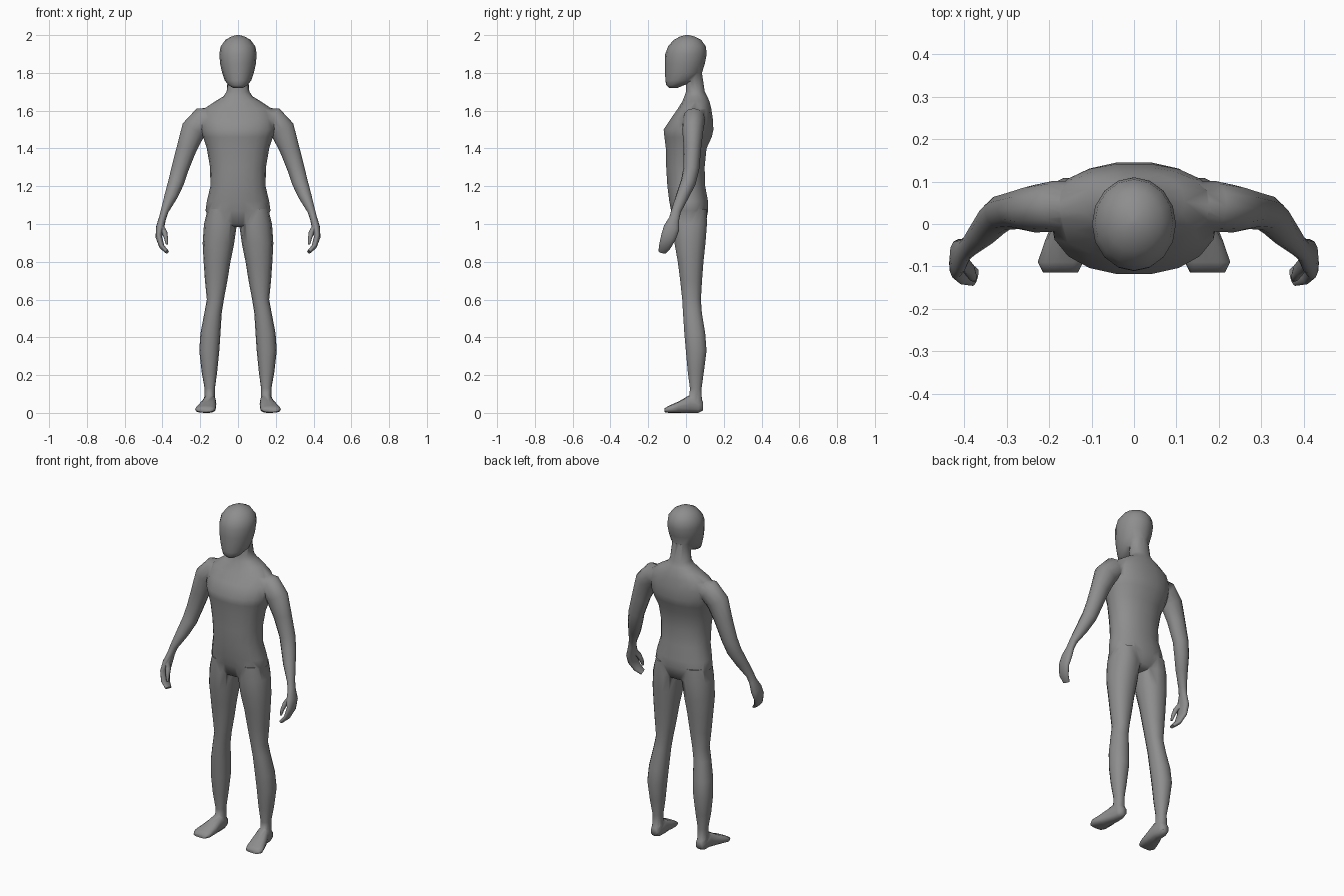
import bpy, bmesh, math
from mathutils import Vector

if "Cube" in bpy.data.objects:
    bpy.data.objects.remove(bpy.data.objects["Cube"])

skin = bpy.data.materials.new("plain grey")
skin.diffuse_color = (0.27, 0.27, 0.27, 1)
skin.use_nodes = True
skin.node_tree.nodes["Principled BSDF"].inputs["Base Color"].default_value = skin.diffuse_color


def loft(name, rings, sides=14, power=2.0, side=1):
    """Closed skin through rings of (centre, half-axis u, half-axis v)."""
    bm = bmesh.new()
    loops = []
    for c, u, v in rings:
        loop = []
        for i in range(sides):
            a = math.tau * i / sides
            ca, sa = math.cos(a), math.sin(a)
            p = (Vector(c) + Vector(u) * math.copysign(abs(ca) ** (2 / power), ca)
                 + Vector(v) * math.copysign(abs(sa) ** (2 / power), sa))
            loop.append(bm.verts.new((p.x * side, p.y, p.z)))
        loops.append(loop)
    for a, b in zip(loops, loops[1:]):
        for i in range(sides):
            j = (i + 1) % sides
            bm.faces.new((a[i], a[j], b[j], b[i]))
    bm.faces.new(loops[0])
    bm.faces.new(loops[-1])
    bmesh.ops.recalc_face_normals(bm, faces=bm.faces)
    me = bpy.data.meshes.new(name)
    bm.to_mesh(me)
    bm.free()
    me.materials.append(skin)
    ob = bpy.data.objects.new(name, me)
    bpy.context.collection.objects.link(ob)
    return ob


def level(z, x0, x1, y0, y1):
    """Horizontal ring from its x and y limits."""
    return (((x0 + x1) / 2, (y0 + y1) / 2, z), ((x1 - x0) / 2, 0, 0), (0, (y1 - y0) / 2, 0))


def upright(y, x0, x1, z0, z1):
    """Ring facing along y from its x and z limits."""
    return (((x0 + x1) / 2, y, (z0 + z1) / 2), ((x1 - x0) / 2, 0, 0), (0, 0, (z1 - z0) / 2))


def along(path):
    """Rings square to a path of (x, y, z, thickness, depth)."""
    pts = [Vector(p[:3]) for p in path]
    rings = []
    for i, p in enumerate(path):
        t = (pts[min(i + 1, len(pts) - 1)] - pts[max(i - 1, 0)]).normalized()
        u = Vector((0, 1, 0)).cross(t).normalized()
        rings.append((pts[i], u * p[3], t.cross(u) * p[4]))
    return rings


# torso and neck: z, half width, front y, back y
torso = [(.985, .06, -.03, .07), (1.0, .13, -.06, .105), (1.07, .172, -.08, .118),
         (1.12, .165, -.09, .118), (1.2, .146, -.10, .103), (1.3, .148, -.106, .10),
         (1.4, .165, -.108, .11), (1.46, .185, -.116, .138), (1.5, .198, -.12, .147),
         (1.56, .20, -.08, .143), (1.61, .18, -.045, .135), (1.65, .12, -.02, .125),
         (1.675, .078, -.01, .113), (1.70, .06, 0, .10), (1.80, .052, 0, .085)]
body = loft("body", [level(z, -w, w, f, b) for z, w, f, b in torso], 18, 2.2)

# head: same layout as the torso
head = [(1.72, .025, -.09, -.045), (1.735, .05, -.105, -.01), (1.76, .07, -.109, .06),
        (1.80, .084, -.111, .085), (1.85, .095, -.111, .10), (1.90, .099, -.11, .11),
        (1.94, .092, -.095, .105), (1.975, .066, -.065, .08), (1.993, .034, -.03, .045),
        (2.0, .008, -.003, .015)]
parts = [loft("head", [level(z, -w, w, f, b) for z, w, f, b in head], 16)]

# leg: z, inner x, outer x, front y, back y
leg = [(1.08, .03, .160, -.07, .11), (1.0, .006, .180, -.07, .113), (.9, .02, .187, -.063, .105),
       (.8, .040, .182, -.045, .094), (.7, .056, .175, -.032, .086), (.6, .075, .165, -.021, .08),
       (.53, .086, .178, -.017, .085), (.42, .093, .199, -.01, .103), (.33, .099, .205, -.002, .11),
       (.22, .110, .193, .008, .096), (.13, .122, .177, .02, .083), (.05, .120, .180, .015, .085)]
# foot: y, inner x, outer x, bottom z, top z
foot = [(.09, .128, .170, .012, .06), (.065, .120, .180, 0, .09), (.02, .115, .185, 0, .095),
        (-.04, .116, .210, 0, .06), (-.09, .120, .227, 0, .038), (-.114, .132, .215, .004, .024)]
# arm and hand, shoulder to fingertips
arm = [(.10, .05, 1.575, .04, .05), (.185, .042, 1.553, .068, .060), (.235, .036, 1.50, .066, .056),
       (.272, .034, 1.40, .053, .046), (.308, .028, 1.29, .045, .042), (.328, .012, 1.22, .042, .040),
       (.354, -.018, 1.15, .035, .034), (.388, -.052, 1.07, .021, .026), (.400, -.062, 1.03, .019, .027),
       (.413, -.076, .98, .022, .042), (.419, -.093, .93, .017, .040), (.403, -.112, .88, .014, .032),
       (.375, -.125, .852, .010, .022)]
thumb = [(.410, -.08, 1.0, .012, .016), (.388, -.108, .955, .014, .016),
         (.380, -.124, .92, .010, .012), (.376, -.130, .892, .006, .007)]
for side, tag in ((1, "left"), (-1, "right")):
    parts += [loft(tag + "_leg", [level(*r) for r in leg], 14, 2.2, side),
              loft(tag + "_foot", [upright(*r) for r in foot], 12, 2.6, side),
              loft(tag + "_arm", along(arm), 12, 2.0, side),
              loft(tag + "_thumb", along(thumb), 8, 2.0, side)]

# weld every part into one skin
for p in parts:
    m = body.modifiers.new(p.name, "BOOLEAN")
    m.operation, m.solver, m.object = "UNION", "EXACT", p
welded = bpy.data.meshes.new_from_object(body.evaluated_get(bpy.context.evaluated_depsgraph_get()))
body.modifiers.clear()
body.data = welded
for p in parts:
    bpy.data.objects.remove(p)

# tidy the seams and shade
bm = bmesh.new()
bm.from_mesh(welded)
bmesh.ops.remove_doubles(bm, verts=bm.verts, dist=.004)
bm.to_mesh(welded)
bm.free()
bpy.context.view_layer.objects.active = body
body.select_set(True)
bpy.ops.object.shade_smooth_by_angle(angle=math.radians(70))
